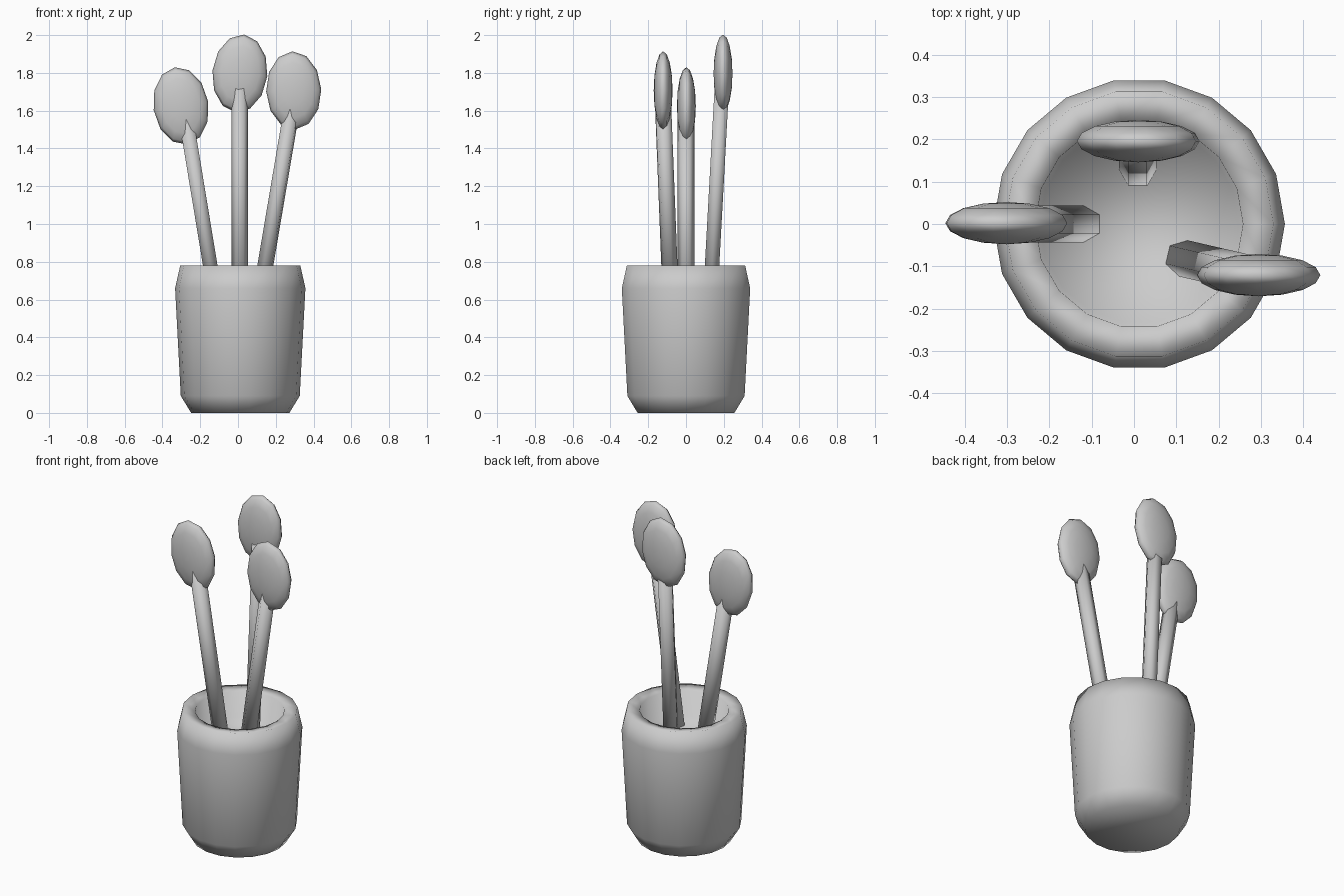
import bpy, bmesh, math
from mathutils import Vector, Matrix

cube = bpy.data.objects.get("Cube")
if cube:
    bpy.data.objects.remove(cube, do_unlink=True)

# One plain grey for everything
grey = bpy.data.materials.new("plain_grey")
grey.use_nodes = True
colour = (0.6, 0.6, 0.6, 1)
grey.diffuse_color = colour
grey.node_tree.nodes["Principled BSDF"].inputs["Base Color"].default_value = colour


def finish(name, bm, matrix=Matrix()):
    """Turn a bmesh into a smooth-shaded object."""
    bmesh.ops.transform(bm, matrix=matrix, verts=bm.verts)
    bmesh.ops.recalc_face_normals(bm, faces=bm.faces)
    for face in bm.faces:
        face.smooth = True
    mesh = bpy.data.meshes.new(name)
    bm.to_mesh(mesh)
    bm.free()
    mesh.materials.append(grey)
    obj = bpy.data.objects.new(name, mesh)
    bpy.context.collection.objects.link(obj)
    return obj


def lathe(name, profile, sides, centre):
    """Closed turned shape: rings of (radius, height), capped at both ends."""
    bm = bmesh.new()
    rings = []
    for r, z in profile:
        angles = [2 * math.pi * i / sides for i in range(sides)]
        rings.append([bm.verts.new((r * math.cos(a), r * math.sin(a), z)) for a in angles])
    for low, high in zip(rings, rings[1:]):
        for i in range(sides):
            j = (i + 1) % sides
            bm.faces.new((low[i], low[j], high[j], high[i]))
    bm.faces.new(rings[0])
    bm.faces.new(rings[-1])
    return finish(name, bm, Matrix.Translation(centre))


def handle(name, base, top, radius=0.044):
    """Six-sided rod with a flat turned towards its lean."""
    base, top = Vector(base), Vector(top)
    axis = (top - base).normalized()
    lean = Vector((axis.x, axis.y, 0))
    side = axis.cross(lean).normalized()
    front = side.cross(axis)
    turn = Matrix((front, side, axis)).transposed().to_4x4()
    bm = bmesh.new()
    bmesh.ops.create_cone(bm, cap_ends=True, segments=6, radius1=radius,
                          radius2=radius, depth=(top - base).length)
    return finish(name, bm, Matrix.Translation((base + top) / 2) @ turn)


def spoon_head(name, centre, roll):
    """Flattened low-poly ellipsoid, thin from front to back."""
    bm = bmesh.new()
    bmesh.ops.create_uvsphere(bm, u_segments=12, v_segments=8, radius=1)
    lay = Matrix.Rotation(math.pi / 2, 4, 'X')
    size = Matrix.Diagonal((0.146, 0.05, 0.207, 1))
    tilt = Matrix.Rotation(math.radians(roll), 4, 'Y')
    return finish(name, bm, Matrix.Translation(centre) @ tilt @ size @ lay)


# Pot with chamfered foot, rounded rim and shallow recess
pot_profile = [(0.26, 0), (0.315, 0.09), (0.345, 0.66), (0.318, 0.78),
               (0.246, 0.77), (0.235, 0.62)]
lathe("pot", pot_profile, 18, (0.012, 0, 0))

# Spoons: name, handle base, handle top, head centre, head roll
spoons = [
    ("right_spoon", (-0.114, 0, 0.58), (-0.277, 0, 1.57), (-0.302, 0.002, 1.625), -9),
    ("back_spoon", (0.009, 0.127, 0.58), (0.009, 0.191, 1.75), (0.01, 0.196, 1.797), 6),
    ("left_spoon", (0.111, -0.08, 0.58), (0.292, -0.122, 1.65), (0.295, -0.121, 1.707), -2),
]
for name, base, top, centre, roll in spoons:
    handle(name + "_handle", base, top)
    spoon_head(name + "_head", centre, roll)
